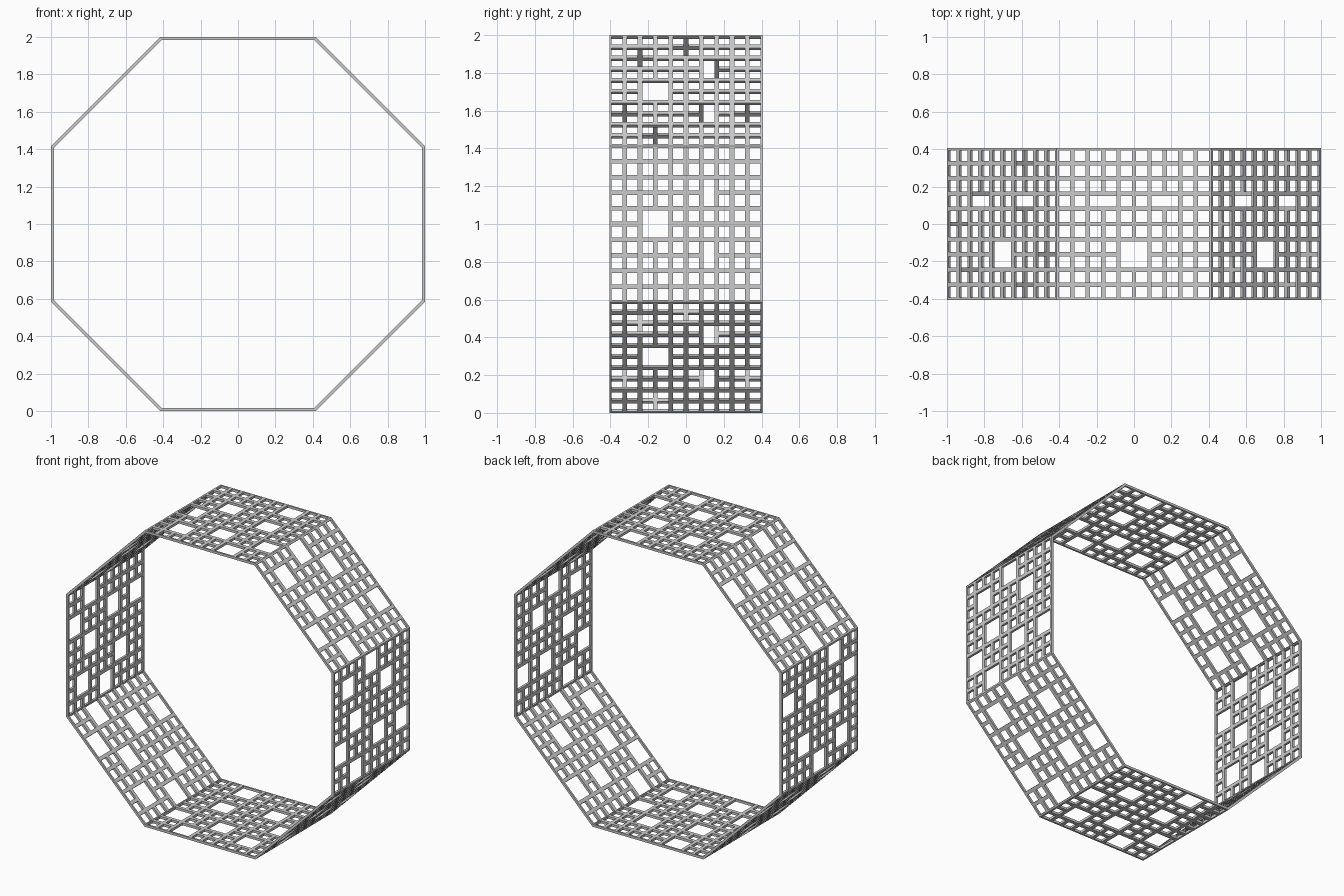
import bpy, bmesh, math
from mathutils import Vector

if "Cube" in bpy.data.objects:
    bpy.data.objects.remove(bpy.data.objects["Cube"])

N = 10                       # cells per panel side
HALF_Y = 0.406
APOTHEM = 1.0
HALF_U = APOTHEM * math.tan(math.pi / 8)
BAR = 0.024                  # bar width
THICK = 0.016                # panel thickness
# grid nodes (along the rim, along y) removed to open large 2x2 windows
HOLES = [(2, 2), (5, 3), (9, 3), (7, 1), (1, 5), (7, 6), (3, 7), (7, 9)]

bm = bmesh.new()

# eight flat panels, same window pattern turned round the ring
for k in range(8):
    a = k * math.pi / 4
    normal = Vector((math.sin(a), 0, math.cos(a)))
    tangent = Vector((math.cos(a), 0, -math.sin(a)))
    grid = {}
    for u in range(N + 1):
        for v in range(N + 1):
            if (u, v) not in HOLES:
                p = normal * APOTHEM + tangent * HALF_U * (2 * u / N - 1)
                p += Vector((0, HALF_Y * (2 * v / N - 1), APOTHEM))
                grid[u, v] = bm.verts.new(p)
    # small cells
    for u in range(N):
        for v in range(N):
            c = [(u, v), (u + 1, v), (u + 1, v + 1), (u, v + 1)]
            if all(q in grid for q in c):
                bm.faces.new([grid[q] for q in c])
    # large windows
    for u, v in HOLES:
        loop = [(-1, -1), (0, -1), (1, -1), (1, 0), (1, 1), (0, 1), (-1, 1), (-1, 0)]
        bm.faces.new([grid[u + i, v + j] for i, j in loop])

bmesh.ops.remove_doubles(bm, verts=bm.verts[:], dist=0.0005)

# frame every cell, then drop the middles
bmesh.ops.inset_individual(bm, faces=bm.faces[:], thickness=BAR / 2, use_even_offset=True)
middles = [f for f in bm.faces if min(e.calc_length() for e in f.edges) > 0.04]
bmesh.ops.delete(bm, geom=middles, context='FACES')

mesh = bpy.data.meshes.new("lattice_ring")
bm.to_mesh(mesh)
bm.free()
ring = bpy.data.objects.new("lattice_ring", mesh)
bpy.context.collection.objects.link(ring)

# thickness grows inward
mod = ring.modifiers.new("thickness", 'SOLIDIFY')
mod.thickness = THICK
mod.offset = -1
mod.use_even_offset = True
